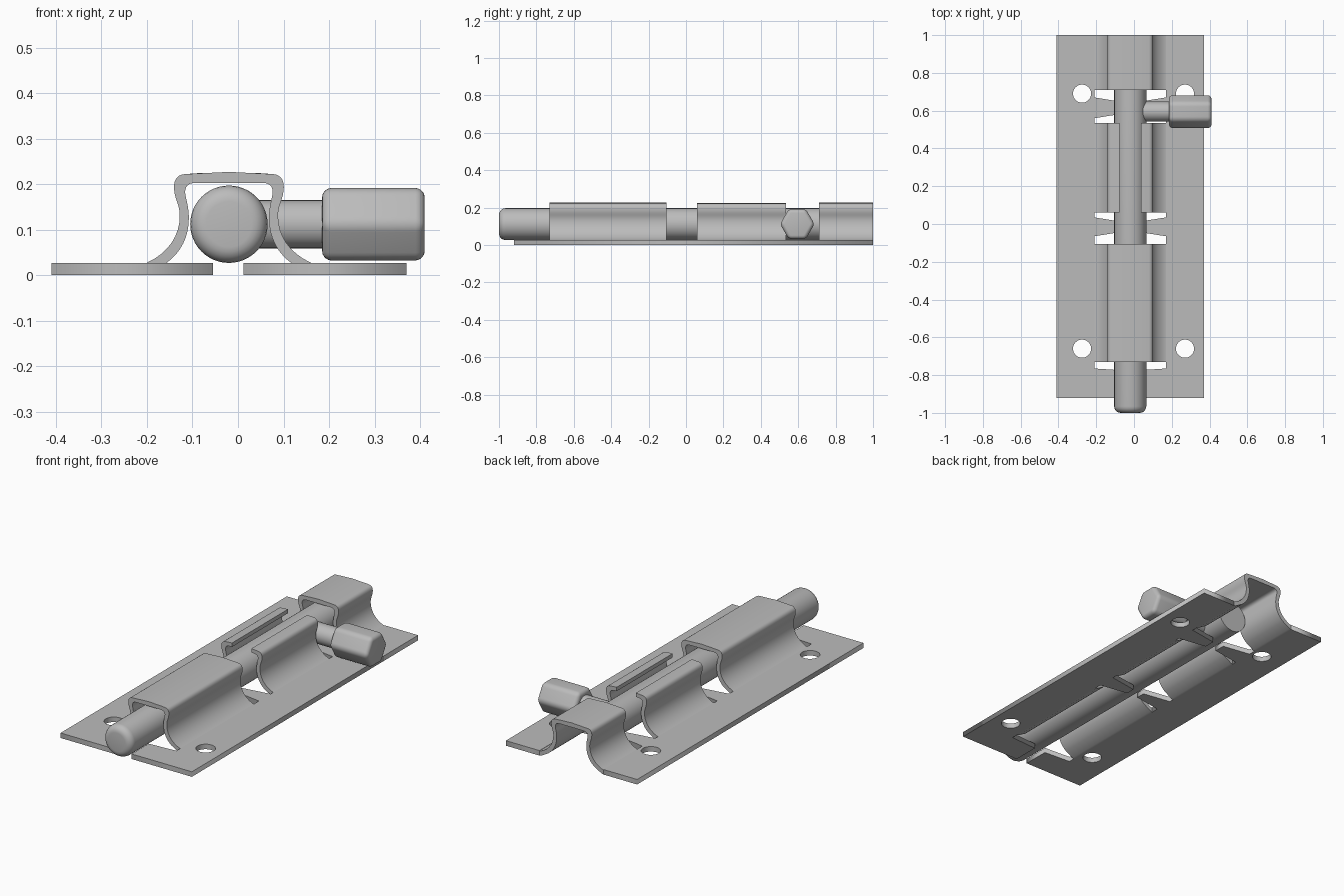
import bpy
import bmesh
from math import sin, cos, pi, radians
from mathutils import Vector
from mathutils.geometry import interpolate_bezier

cube = bpy.data.objects.get("Cube")
if cube:
    bpy.data.objects.remove(cube, do_unlink=True)

GREY = (0.5, 0.5, 0.5, 1)
steel = bpy.data.materials.new("grey_steel")
steel.use_nodes = True
steel.diffuse_color = GREY
steel.node_tree.nodes["Principled BSDF"].inputs["Base Color"].default_value = GREY

AXIS_X, AXIS_Z = -0.02, 0.112   # centre line of the sliding bolt
KNOB_Y = 0.595


def activate(obj):
    bpy.ops.object.select_all(action='DESELECT')
    obj.select_set(True)
    bpy.context.view_layer.objects.active = obj


def ring(cx, cy, r, n):
    return [(cx + r * cos(2 * pi * i / n), cy + r * sin(2 * pi * i / n)) for i in range(n)]


def prism(name, pts, start, end, along, bevel=0, pick=None):
    """Extrude a closed section along x (points are y, z) or y (points are x, z)."""
    def place(p, t):
        return Vector((t, p[0], p[1])) if along == 'x' else Vector((p[0], t, p[1]))
    bm = bmesh.new()
    a = [bm.verts.new(place(p, start)) for p in pts]
    b = [bm.verts.new(place(p, end)) for p in pts]
    bm.faces.new(a)
    bm.faces.new(b[::-1])
    for i in range(len(pts)):
        j = (i + 1) % len(pts)
        bm.faces.new((a[i], b[i], b[j], a[j]))
    bmesh.ops.recalc_face_normals(bm, faces=bm.faces)
    if bevel:
        edges = [e for e in bm.edges if pick is None or pick(e)]
        bmesh.ops.bevel(bm, geom=edges, offset=bevel, segments=5, profile=0.5,
                        affect='EDGES', clamp_overlap=True)
    mesh = bpy.data.meshes.new(name)
    bm.to_mesh(mesh)
    bm.free()
    obj = bpy.data.objects.new(name, mesh)
    bpy.context.collection.objects.link(obj)
    mesh.materials.append(steel)
    activate(obj)
    bpy.ops.object.shade_smooth_by_angle(angle=radians(32))
    return obj


def plate(name, outline, holes):
    """Flat plate cut from a filled 2D outline with round screw holes."""
    curve = bpy.data.curves.new(name, 'CURVE')
    curve.dimensions = '2D'
    curve.fill_mode = 'BOTH'
    curve.extrude = 0.0135
    for pts in [outline] + [ring(x, y, 0.048, 32) for x, y in holes]:
        spline = curve.splines.new('POLY')
        spline.points.add(len(pts) - 1)
        for p, (x, y) in zip(spline.points, pts):
            p.co = (x, y, 0, 1)
        spline.use_cyclic_u = True
    curve.materials.append(steel)
    obj = bpy.data.objects.new(name, curve)
    bpy.context.collection.objects.link(obj)
    obj.location.z = 0.0135
    activate(obj)
    bpy.ops.object.convert(target='MESH')


# Base plates, with tapered tabs reaching in under the bolt
def plate_outline(outer, slot, tip):
    pts = [(outer, 1.0), (outer, -0.92), (tip, -0.92), (tip, -0.775), (slot, -0.765)]
    for y0, y1 in ((-0.065, 0.035), (0.56, 0.67)):
        pts += [(slot, y0), (tip, y0 + 0.025), (tip, y1 - 0.025), (slot, y1)]
    return pts + [(slot, 1.0)]


for name, outer, slot, tip, hole_x in (("right_plate", -0.41, -0.21, -0.055, -0.275),
                                       ("left_plate", 0.37, 0.17, 0.012, 0.27)):
    plate(name, plate_outline(outer, slot, tip), [(hole_x, 0.69), (hole_x, -0.66)])


# Guide strap section, as distance from the centre line and height
def smooth_path(*segments):
    pts = []
    for seg in segments:
        pts += [(p.x, p.y) for p in interpolate_bezier(*[Vector(s) for s in seg], 9)][:-1]
    return pts + [segments[-1][-1]]


outer_wall = [(0.19, 0.0), (0.19, 0.025)] + smooth_path(
    [(0.181, 0.027), (0.13, 0.05), (0.108, 0.09), (0.108, 0.13)],
    [(0.108, 0.13), (0.108, 0.155), (0.118, 0.165), (0.12, 0.185)],
    [(0.12, 0.185), (0.123, 0.208), (0.115, 0.22), (0.098, 0.222)])
inner_wall = [(0.18, 0.002)] + smooth_path(
    [(0.137, 0.027), (0.105, 0.05), (0.088, 0.085), (0.088, 0.125)],
    [(0.088, 0.125), (0.088, 0.15), (0.094, 0.165), (0.096, 0.18)],
    [(0.096, 0.18), (0.097, 0.195), (0.09, 0.202), (0.075, 0.203)])


def side(pts, sign):
    return [(AXIS_X + sign * u, z) for u, z in pts]


crown = [(AXIS_X, 0.227)]
full_section = (side(outer_wall, -1) + crown + side(outer_wall, 1)[::-1]
                + side(inner_wall, 1) + side(inner_wall, -1)[::-1])
prism("front_guide", full_section, -0.73, -0.105, 'y')
prism("back_guide", full_section, 0.71, 1.0, 'y')

# Middle guide is open on top, leaving two lips
lip = outer_wall + [(0.057, 0.225), (0.057, 0.204)] + inner_wall[::-1]
for name, sign in (("right_middle_guide", -1), ("left_middle_guide", 1)):
    prism(name, side(lip, sign), 0.06, 0.535, 'y')

# Sliding bolt with a rounded front end
prism("bolt", ring(AXIS_X, AXIS_Z, 0.085, 48), -1.0, 0.76, 'y', 0.035,
      lambda e: all(v.co.y < -0.99 for v in e.verts))

# Handle: round stem and six-sided knob
prism("knob_stem", ring(KNOB_Y, AXIS_Z, 0.053, 32), 0.0, 0.2, 'x')
prism("knob", ring(KNOB_Y, AXIS_Z, 0.092, 6), 0.185, 0.41, 'x', 0.02)
